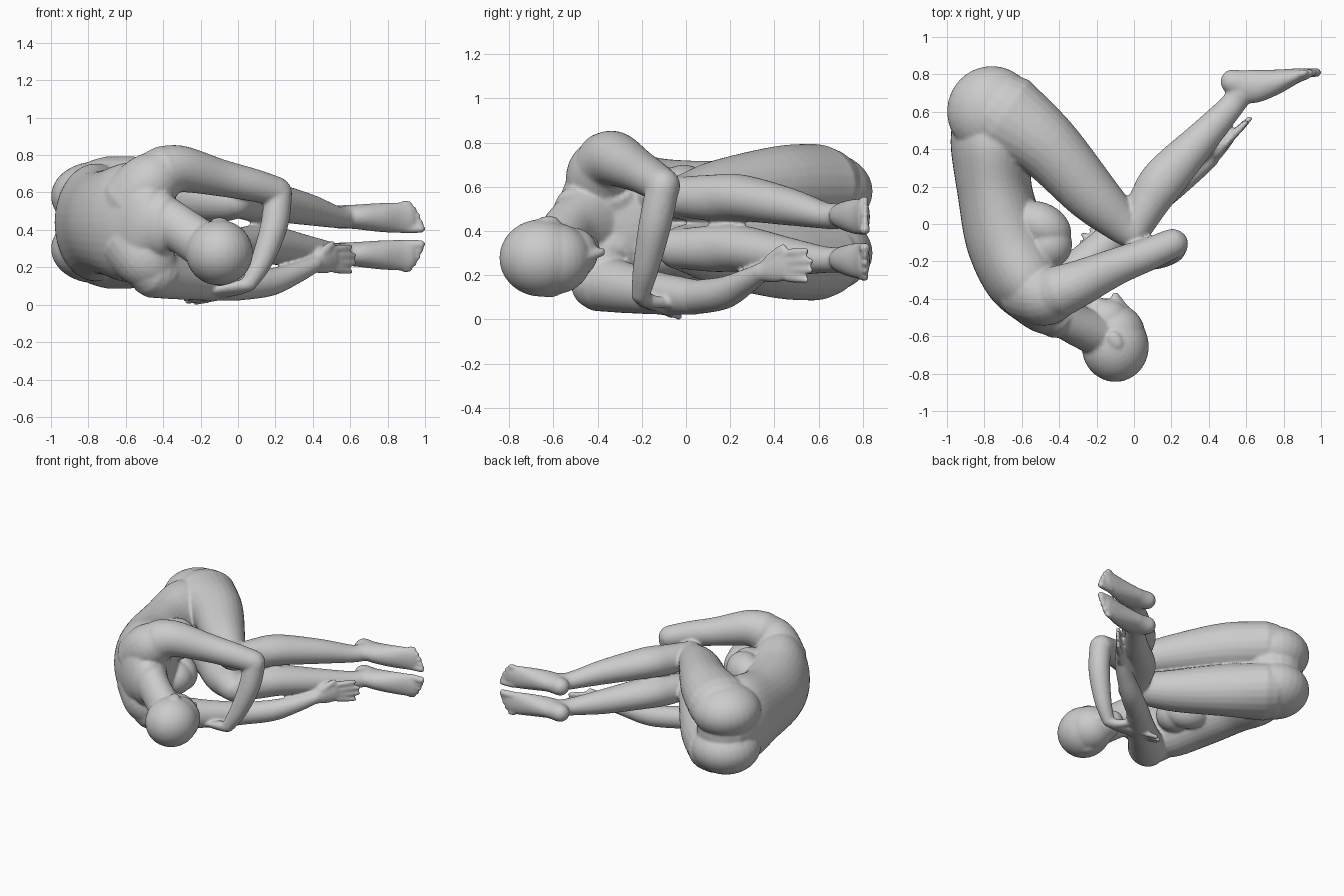
import bpy, bmesh, math
from mathutils import Vector as V, Matrix

if "Cube" in bpy.data.objects:
    bpy.data.objects.remove(bpy.data.objects["Cube"])

bm = bmesh.new()
Z = V((0, 0, 1))
Y = V((0, 1, 0))


def spline(p, i, t):
    a, b, c, d = (p[max(0, min(len(p) - 1, i + k))] for k in (-1, 0, 1, 2))
    return [0.5 * (2 * q + (r - o) * t + (2 * o - 5 * q + 4 * r - s) * t * t
                   + (3 * q - o - 3 * r + s) * t ** 3) for o, q, r, s in zip(a, b, c, d)]


def tube(pts, up=Z, n=24, steps=6):
    """Lofted limb: points are x, y, z, half width across, half width along up."""
    pts = [tuple(p) if len(p) == 5 else (*p, p[-1]) for p in pts]
    st = [spline(pts, i, k / steps) for i in range(len(pts) - 1) for k in range(steps)]
    st.append(list(pts[-1]))
    pos = [V(s[:3]) for s in st]
    rings = []
    for i, s in enumerate(st):
        t = (pos[min(i + 1, len(st) - 1)] - pos[max(i - 1, 0)]).normalized()
        side = t.cross(up).normalized()
        rings.append((pos[i], t, side, side.cross(t), s[3], s[4]))

    # rounded end caps
    def cap(r, sign):
        out = []
        for a in (25, 50, 70, 85):
            a = math.radians(a)
            h = min(r[4], r[5]) * math.sin(a) * sign
            out.append((r[0] + r[1] * h, r[1], r[2], r[3], r[4] * math.cos(a), r[5] * math.cos(a)))
        return out
    rings = cap(rings[0], -1)[::-1] + rings + cap(rings[-1], 1)
    loops = []
    for c, t, s, u, a, b in rings:
        loops.append([bm.verts.new(c + s * a * math.cos(q) + u * b * math.sin(q))
                      for q in (2 * math.pi * j / n for j in range(n))])
    for l, m in zip(loops, loops[1:]):
        for j in range(n):
            bm.faces.new((l[j], l[(j + 1) % n], m[(j + 1) % n], m[j]))
    bm.faces.new(loops[0][::-1])
    bm.faces.new(loops[-1])


def ball(c, r, turn=0):
    m = Matrix.Translation(c) @ Matrix.Rotation(math.radians(turn), 4, 'Z') @ Matrix.Diagonal((*r, 1))
    bmesh.ops.create_uvsphere(bm, u_segments=28, v_segments=18, radius=1, matrix=m)


def hand(wrist, knuckle, tip, across, thumb):
    w, k, t = V(wrist), V(knuckle), V(tip)
    across = V(across).normalized()
    tube([(*w, .036, .045), (*w.lerp(k, .5), .034, .064), (*k, .026, .07)], across)
    for i, length in enumerate((.9, 1.05, 1, .78)):
        off = across * (.051 - .035 * i)
        a, b = k + off, k + off * 1.25 + (t - k) * length
        tube([(*a, .023), (*a.lerp(b, .5), .021), (*b, .016)], across, 12, 4)
    a = w.lerp(k, .35) + across * .04
    tube([(*a, .03), (*(a + V(thumb) * .6), .025), (*(a + V(thumb)), .018)],
         Z if abs(across.z) < .7 else V((1, 0, 0)), 12, 4)


# torso
tube([(-.755, .59, .45, .21, .27), (-.76, .42, .45, .22, .315), (-.745, .18, .45, .2, .28),
      (-.68, -.08, .45, .22, .285), (-.58, -.29, .45, .215, .32), (-.49, -.43, .45, .155, .28),
      (-.42, -.49, .44, .12, .18)], n=36)

# shoulder blades leading to each arm
tube([(-.55, -.34, .56, .19), (-.47, -.38, .66, .165), (-.38, -.35, .725, .13)], Y)
tube([(-.55, -.34, .34, .19), (-.49, -.39, .25, .165), (-.43, -.38, .175, .13)], Y)

# neck and head
tube([(-.46, -.42, .46, .13, .19), (-.34, -.52, .43, .11, .13), (-.2, -.59, .34, .115, .125)])
ball((-.1, -.655, .288), (.18, .19, .175))
ball((-.1, -.59, .285), (.16, .165, .16), 20)
ball((-.15, -.51, .31), (.125, .11, .115), 20)
ball((-.195, -.455, .33), (.07, .065, .068))
tube([(-.045, -.455, .29, .022), (-.1, -.385, .315, .022)], n=12)
ball((-.1, -.62, .462), (.05, .034, .015), -60)
ball((-.1, -.62, .125), (.05, .034, .015), -60)

# buttocks and breasts on both sides
for z in (.59, .31):
    ball((-.76, .602, z), (.24, .243, .185))
for z in (.58, .32):
    ball((-.49, -.01, z), (.165, .12, .13), -30)
    ball((-.46, -.11, z), (.13, .13, .12))

# legs and feet: thigh, knee, calf, shin and ankle heights for each side
for thigh, knee, calf, shin, ankle, inner in ((.615, .565, .56, .52, .48, -1), (.285, .33, .33, .295, .28, 1)):
    tube([(-.69, .58, thigh, .23, .19), (-.47, .42, thigh, .182, .18),
          (-.23, .16, (thigh + knee) / 2, .147, .145), (-.07, .01, knee, .11, .11),
          (-.01, -.035, knee, .097, .095)])
    tube([(0, -.03, knee, .09, .09), (.08, .12, calf, .11, .105), (.17, .25, calf, .12, .105),
          (.37, .465, shin, .09, .085), (.52, .63, ankle, .068, .06), (.57, .70, ankle, .07, .06)])
    tube([(.525, .762, ankle, .066, .062), (.62, .735, ankle, .09, .065),
          (.74, .755, ankle - .003, .072, .076), (.86, .79, ankle - .005, .042, .083),
          (.92, .803, ankle - .005, .03, .078)])
    for i in range(5):
        r = .027 if i == 0 else .02
        z = ankle - .005 + inner * (.058 - .033 * i)
        x = .978 - .004 * i * i
        tube([(.89, .803, z, r), (x, .81, z, r * .9)], n=12, steps=3)

# raised arm
tube([(-.40, -.36, .72, .14), (-.3, -.32, .735, .125), (-.1, -.23, .69, .1),
      (.08, -.16, .65, .088), (.205, -.105, .615, .08)])
tube([(.215, -.105, .61, .075), (.195, -.14, .44, .074), (.13, -.18, .25, .06), (.06, -.205, .125, .043)], Y)
hand((.05, -.205, .115), (-.1, -.15, .075), (-.27, -.08, .035), (.4, .85, -.25), (-.05, .09, -.01))

# resting arm
tube([(-.45, -.39, .18, .135), (-.36, -.31, .16, .12), (-.18, -.14, .13, .098), (0, .04, .11, .08)])
tube([(0, .04, .11, .078), (.17, .17, .13, .074), (.31, .27, .18, .057), (.41, .345, .225, .043)])
hand((.41, .345, .225), (.51, .455, .255), (.615, .56, .255), (-.1, -.1, 1), (.06, .06, .06))

# fuse all forms into one smooth skin
bmesh.ops.recalc_face_normals(bm, faces=bm.faces)
me = bpy.data.meshes.new("curled_figure")
bm.to_mesh(me)
bm.free()
body = bpy.data.objects.new("curled_figure", me)
bpy.context.collection.objects.link(body)
rm = body.modifiers.new("fuse", 'REMESH')
rm.mode = 'VOXEL'
rm.voxel_size = .01
rm.use_smooth_shade = True
sm = body.modifiers.new("soften", 'SMOOTH')
sm.factor = .5
sm.iterations = 6
bpy.context.view_layer.objects.active = body
body.select_set(True)
bpy.ops.object.convert(target='MESH')

# rest on the floor
low = min(v.co.z for v in body.data.vertices)
body.data.transform(Matrix.Translation((0, 0, -low)))
